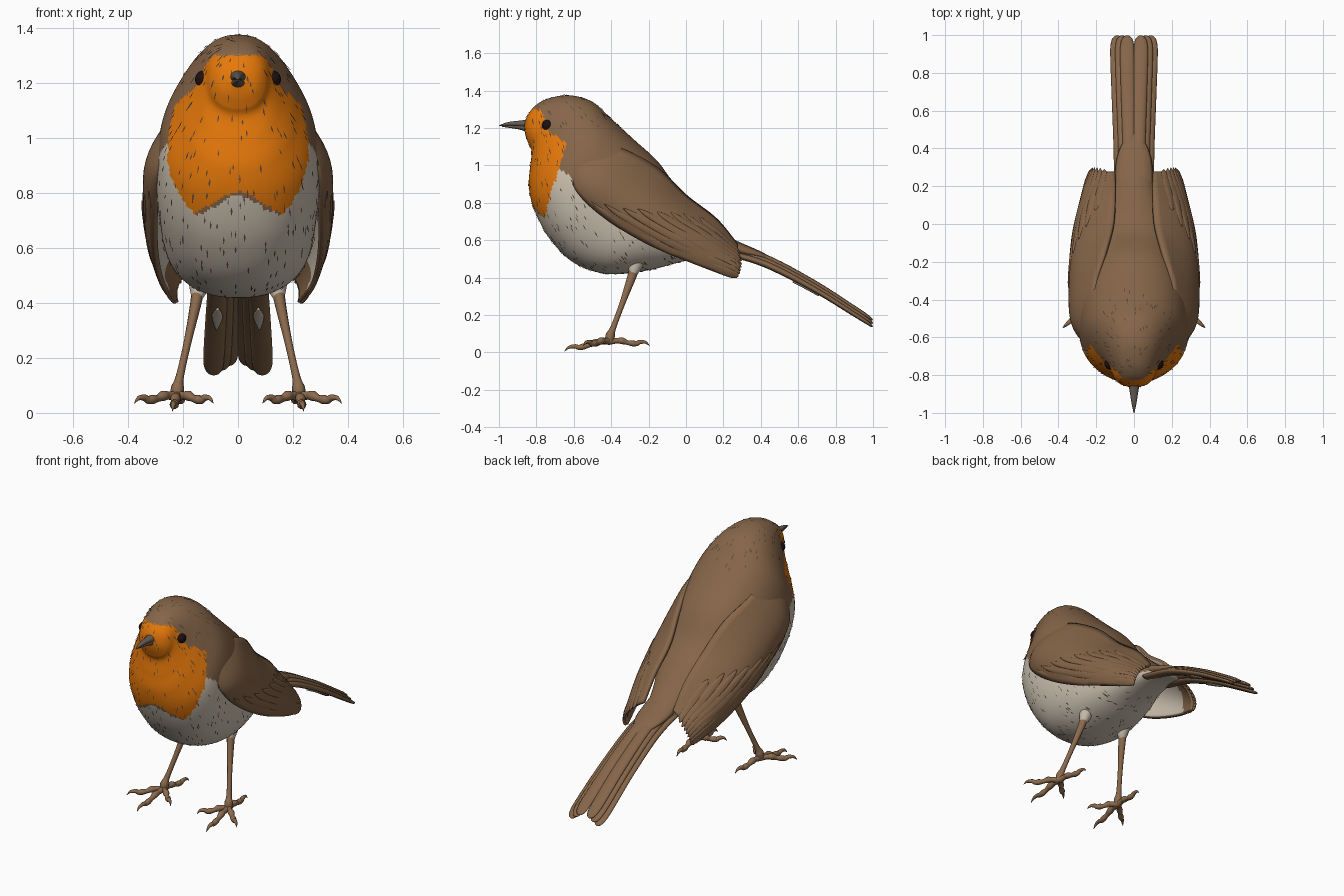
import bpy, math, random
from mathutils import Vector

random.seed(4)
cube = bpy.data.objects.get("Cube")
if cube:
    bpy.data.objects.remove(cube, do_unlink=True)


def material(name, colour):
    m = bpy.data.materials.new(name)
    m.use_nodes = True
    m.diffuse_color = (*colour, 1)
    bsdf = next(n for n in m.node_tree.nodes if n.type == "BSDF_PRINCIPLED")
    bsdf.inputs["Base Color"].default_value = (*colour, 1)
    bsdf.inputs["Roughness"].default_value = .8
    return m


BROWN = material("brown plumage", (.235, .13, .066))
ORANGE = material("orange breast", (.84, .2, .003))
CREAM = material("cream belly", (.61, .54, .44))
DARK = material("dark feather edge", (.09, .06, .04))
HORN = material("grey horn", (.13, .105, .085))
BLACK = material("black eye", (.012, .005, .005))
SKIN = material("brown leg", (.26, .145, .075))


def make(name, verts, faces, *mats):
    mesh = bpy.data.meshes.new(name)
    mesh.from_pydata(verts, [], faces)
    for m in mats:
        mesh.materials.append(m)
    mesh.shade_smooth()
    obj = bpy.data.objects.new(name, mesh)
    bpy.context.collection.objects.link(obj)
    return obj


def spline(points, steps):
    """Catmull-Rom curve through points of any dimension."""
    out = []
    last = len(points) - 1
    for i in range(last):
        a, b, c, d = (points[min(max(k, 0), last)] for k in range(i - 1, i + 3))
        for s in range(steps):
            t = s / steps
            out.append([q + t / 2 * (r - p + t * (2*p - 5*q + 4*r - e + t * (3*(q - r) + e - p)))
                        for p, q, r, e in zip(a, b, c, d)])
    return out + [list(points[-1])]


def lerp(table, x):
    """Piecewise linear lookup."""
    for (a, p), (b, q) in zip(table, table[1:]):
        if x <= b:
            return p + (q - p) * max(0, (x - a) / (b - a))
    return table[-1][1]


def skin_rings(rings):
    """Vertices and faces of a capped loft."""
    n = len(rings[0])
    verts = [v for ring in rings for v in ring]
    faces = [(r*n + k, r*n + (k + 1) % n, (r + 1)*n + (k + 1) % n, (r + 1)*n + k)
             for r in range(len(rings) - 1) for k in range(n)]
    faces += [tuple(reversed(range(n))), tuple(range(len(verts) - n, len(verts)))]
    return verts, faces


def tube(name, path, mat, side=(1, 0, 0), sides=12, steps=6):
    """Elliptical loft; path rows are x, y, z, half width, half thickness."""
    rows = spline(path, steps)
    rings = []
    for i, row in enumerate(rows):
        ahead, back = rows[min(i + 1, len(rows) - 1)], rows[max(i - 1, 0)]
        along = (Vector(ahead[:3]) - Vector(back[:3])).normalized()
        up = Vector(side).cross(along).normalized()
        across = along.cross(up)
        w, h = max(row[3], .001), max(row[4], .001)
        rings.append([Vector(row[:3]) + across * w * math.cos(a) + up * h * math.sin(a)
                      for a in (math.tau * k / sides for k in range(sides))])
    return make(name, *skin_rings(rings), mat)


def full(x):
    """Squares off a sine slightly, for fuller sections."""
    return math.copysign(abs(x) ** .88, x)


# Body: rows are upper y, z, lower y, z, half width
stations = [
    (-.86, 1.24, -.865, 1.19, .025), (-.84, 1.28, -.855, 1.15, .07),
    (-.8, 1.325, -.84, 1.11, .1), (-.73, 1.36, -.825, 1.07, .122),
    (-.62, 1.375, -.835, .98, .162), (-.5, 1.34, -.84, .88, .218),
    (-.4, 1.25, -.81, .76, .278), (-.28, 1.14, -.73, .61, .297),
    (-.15, 1.02, -.6, .48, .287), (-.04, .87, -.42, .42, .265),
    (.07, .77, -.2, .44, .21), (.18, .67, 0, .49, .14), (.3, .57, .2, .51, .09),
    (.4, .53, .36, .49, .07)]
SIDES = 160
rings = []
for uy, uz, ly, lz, hw in spline(stations, 13):
    ring = []
    for k in range(SIDES):
        a = math.tau * k / SIDES
        c = (1 + full(math.cos(a))) / 2
        ring.append(Vector((hw * full(math.sin(a)), ly + (uy - ly) * c, lz + (uz - lz) * c)))
    rings.append(ring)
body = make("body", *skin_rings(rings), BROWN, ORANGE, CREAM)

# Plumage regions: orange face and bib with a brown hem, cream belly, brown elsewhere
bib_back = [(.7, -.76), (.8, -.735), (.95, -.69), (1.05, -.66), (1.12, -.64),
            (1.16, -.7), (1.2, -.755), (1.25, -.755), (1.3, -.78)]
bib_hem = [(0, .81), (.08, .77), (.18, .71), (.25, .74), (.3, .8)]
belly_top = [(-.7, 1), (-.6, .93), (-.45, .78), (0, .6), (.3, .54)]
for f in body.data.polygons:
    x, y, z = f.center
    j = random.uniform(-.005, .005)
    hem = lerp(bib_hem, abs(x)) + j
    in_bib = y + j < lerp(bib_back, z)
    if in_bib and hem < z < 1.3 + j:
        f.material_index = 1
    elif z + j < lerp(belly_top, y) and not (in_bib and z > hem - .015):
        f.material_index = 2

# Loose feather tips as fine dark flecks
flecks, fleck_faces = [], []
pool = [f for f in body.data.polygons if f.center.y < .1
        and (f.material_index or f.center.z > 1.2)]
for f in random.choices(pool, weights=[p.area for p in pool], k=420):
    n = f.normal
    flow = Vector((0, .5, -1))
    flow = (flow - n * flow.dot(n)).normalized()
    across = n.cross(flow) * random.uniform(.002, .004)
    size = random.uniform(.01, .02)
    base = f.center + n * .002
    first = len(flecks)
    flecks += [base - flow * size, base + across, base + flow * size + n * .003, base - across]
    fleck_faces.append(tuple(range(first, first + 4)))
make("feather_flecks", flecks, fleck_faces, DARK)

# Beak: two mandibles
tube("upper_beak", [(0, -.83, 1.222, .034, .028), (0, -.88, 1.223, .024, .018),
                    (0, -.95, 1.222, .013, .01), (0, -1, 1.212, .002, .002)], HORN)
tube("lower_beak", [(0, -.83, 1.195, .03, .022), (0, -.89, 1.204, .019, .012),
                    (0, -.985, 1.21, .003, .003)], HORN)

# Tail: overlapping long feathers, arched across, with a notch at the end
for s in (-1, 1):
    for i in range(3):
        a, b, drop = .025 + .024 * i, .036 + .026 * i, -.017 * i
        tube("tail_feather", [
            (s*a, .2, .57 + drop, .032, .014), (s*a, .42, .508 + drop, .036, .018),
            (s*(a + b)/2, .68, .375 + drop, .038, .015), (s*b, .9, .238 + drop, .038, .012),
            (s*b, .965, .196 + drop, .033, .01), (s*b, .99, .178 + drop, .02, .007),
            (s*b, .998, .172 + drop, .002, .002)], BROWN)
    tube("tail_pale_patch", [(s*.074, .57, .379, .004, .004), (s*.075, .63, .349, .02, .005),
                             (s*.078, .71, .304, .004, .004)], CREAM)
tube("tail_coverts", [(0, .05, .64, .1, .05), (0, .28, .555, .1, .035),
                      (0, .4, .518, .075, .02), (0, .5, .475, .01, .006)], BROWN)

# Wings: rows hold the upper, middle and lower edge of one section
wing_rows = [
    (.17, -.52, 1.13, .22, -.57, 1.09, .22, -.63, 1.03),
    (.2, -.33, 1.08, .314, -.47, .95, .29, -.585, .87),
    (.15, -.15, .98, .322, -.3, .84, .3, -.43, .72),
    (.11, 0, .835, .304, -.1, .72, .298, -.2, .58),
    (.1, .16, .71, .265, .1, .6, .275, .06, .47),
    (.1, .27, .575, .21, .27, .49, .225, .26, .4)]
wing = spline(wing_rows, 8)


def wing_point(u, v, s):
    row = wing[round(u * (len(wing) - 1))]
    a, b, c = (Vector(row[i:i + 3]) for i in (0, 3, 6))
    p = a * (1 - v) * (1 - 2*v) + b * 4 * v * (1 - v) + c * v * (2*v - 1)
    p.x *= s
    return p


for s, label in ((1, "left"), (-1, "right")):
    rows, cols = len(wing), 17
    verts = [wing_point(r / (rows - 1), c / (cols - 1), s) for r in range(rows) for c in range(cols)]
    faces = [(r*cols + c, r*cols + c + 1, (r + 1)*cols + c + 1, (r + 1)*cols + c)[::s]
             for r in range(rows - 1) for c in range(cols - 1)]
    # The inner shell takes the next slot: cream lining, brown near the tip
    shell = make(label + "_wing", verts, faces, BROWN, CREAM, BROWN, BROWN)
    for f in shell.data.polygons:
        f.material_index = 2 if f.center.y > .14 else 0
    solid = shell.modifiers.new("thickness", "SOLIDIFY")
    solid.thickness, solid.offset, solid.material_offset = .02, 0, 1

    # Flight feathers lie along the wing, the lower ones starting further forward
    for i in range(8):
        v = .2 + .105 * i
        start = .72 - .06 * i
        side = wing_point(.75, min(v + .1, 1), s) - wing_point(.75, v - .1, s)
        path = []
        for t, w in ((0, .003), (.15, .018), (.5, .026), (.85, .025), (1, .02)):
            p = wing_point(start + (1 - start) * t, v, s)
            path.append((p.x + s * .006, p.y, p.z + .003, w, .008))
        end = Vector(path[-1][:3])
        step = (end - Vector(path[-2][:3])).normalized() * (.015 + .02 * math.sin(v * 3))
        path.append((*(end + step), .002, .002))
        tube(label + "_flight_feather", path, BROWN, side.normalized())

    # Eye set into the head surface
    spot = body.closest_point_on_mesh(Vector((s * .14, -.748, 1.218)))
    bpy.ops.mesh.primitive_uv_sphere_add(segments=24, ring_count=16, radius=.031,
                                         location=spot[1] - spot[2] * .016)
    eye = bpy.context.object
    eye.name = label + "_eye"
    eye.data.materials.append(BLACK)
    eye.data.shade_smooth()

    # Leg with feathered thigh
    tube(label + "_thigh", [(s*.135, -.26, .5, .05, .05), (s*.145, -.278, .44, .03, .03),
                            (s*.152, -.288, .41, .016, .016)], CREAM)
    tube(label + "_leg", [(s*.145, -.275, .45, .024, .026), (s*.155, -.295, .39, .02, .023),
                          (s*.185, -.345, .25, .014, .015), (s*.212, -.39, .13, .015, .016),
                          (s*.22, -.405, .09, .024, .025), (s*.222, -.41, .05, .022, .022)], SKIN)

    # Three front toes and one hind toe, knuckled, ending in hooked claws
    root = Vector((.222, -.41, .06))
    for name, x, y, z in (("inner", .09, -.53, .035), ("middle", .238, -.65, .006),
                          ("outer", .377, -.55, .035), ("hind", .2, -.195, .036)):
        tip = Vector((x, y, z))
        run = tip - root
        path = []
        for t, lift, r in ((0, 0, .02), (.2, .008, .015), (.32, .01, .019), (.45, .004, .013),
                           (.58, .003, .017), (.68, .004, .014), (.76, .014, .012),
                           (.9, .016, .008), (1, 0, .001)):
            p = root + run * t
            path.append((s * p.x, p.y, p.z + lift, r, r))
        across = Vector((-run.y, s * run.x, 0)).normalized()
        tube(label + "_" + name + "_toe", path, SKIN, across, 10, 4)
